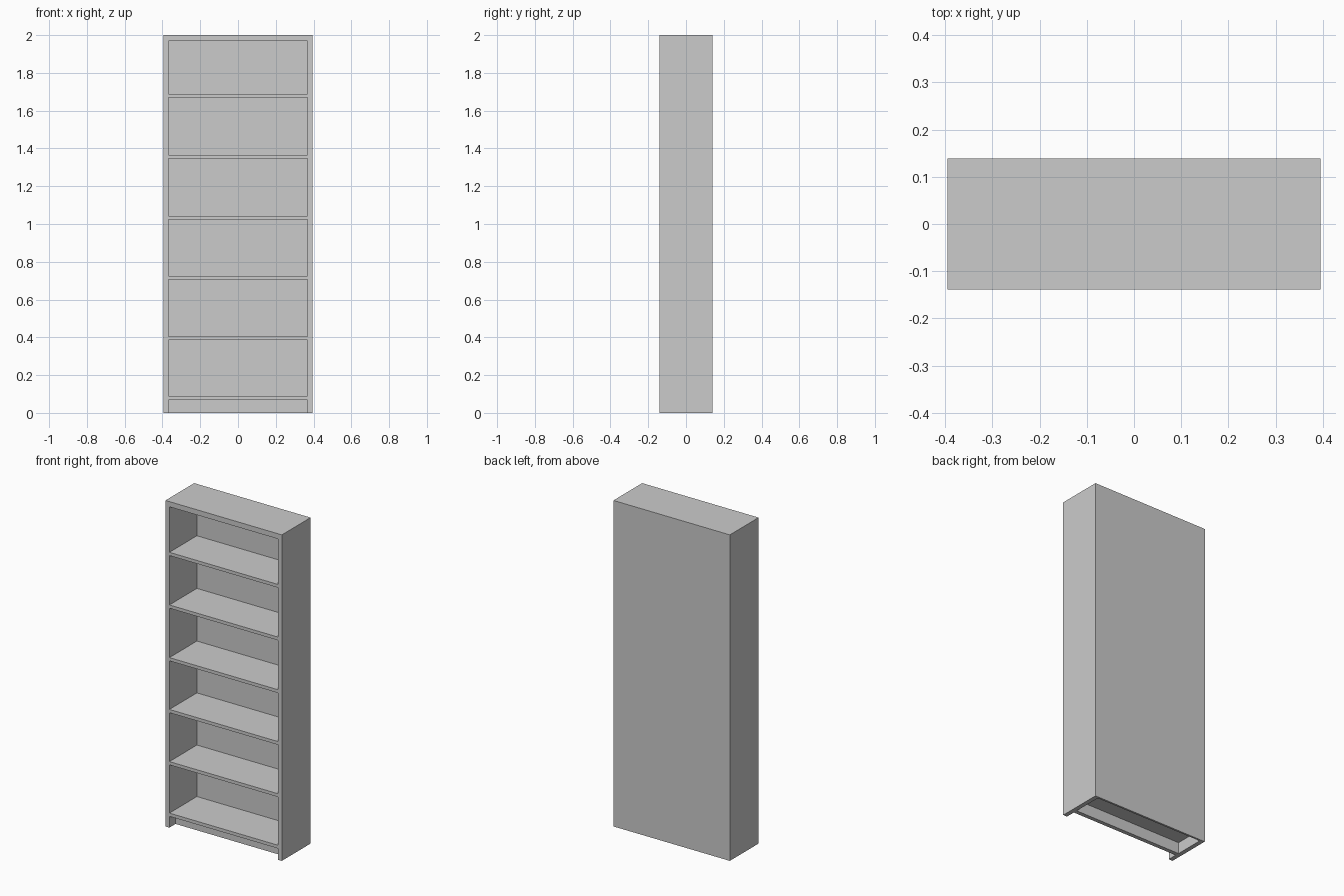
import bpy

if "Cube" in bpy.data.objects:
    bpy.data.objects.remove(bpy.data.objects["Cube"])

W, D, H = 0.395, 0.139, 2.0      # half width, half depth, height
IN = 0.368                       # half width inside the side panels
BACK = 0.127                     # front face of the back panel


def box(name, x0, x1, y0, y1, z0, z1):
    bpy.ops.mesh.primitive_cube_add(size=1, location=((x0 + x1) / 2, (y0 + y1) / 2, (z0 + z1) / 2))
    ob = bpy.context.object
    ob.name = name
    ob.scale = (x1 - x0, y1 - y0, z1 - z0)
    bpy.ops.object.transform_apply(location=False, rotation=False, scale=True)
    return ob


# Side panels, running down to the floor
box("side_panel_left", -W, -IN, -D, D, 0, H)
box("side_panel_right", IN, W, -D, D, 0, H)

# Top board and back panel
box("top_board", -IN, IN, -D, D, 1.968, H)
box("back_panel", -IN, IN, BACK, D, 0, 1.968)

# Shelves, flush with the front (given by their top surfaces)
for i, top in enumerate((0.089, 0.405, 0.725, 1.043, 1.366, 1.689)):
    box(f"shelf_{i + 1}", -IN, IN, -D, BACK, top - 0.02, top)

# Recessed plinth under the bottom shelf
box("plinth", -IN, IN, -0.08, -0.055, 0, 0.069)
